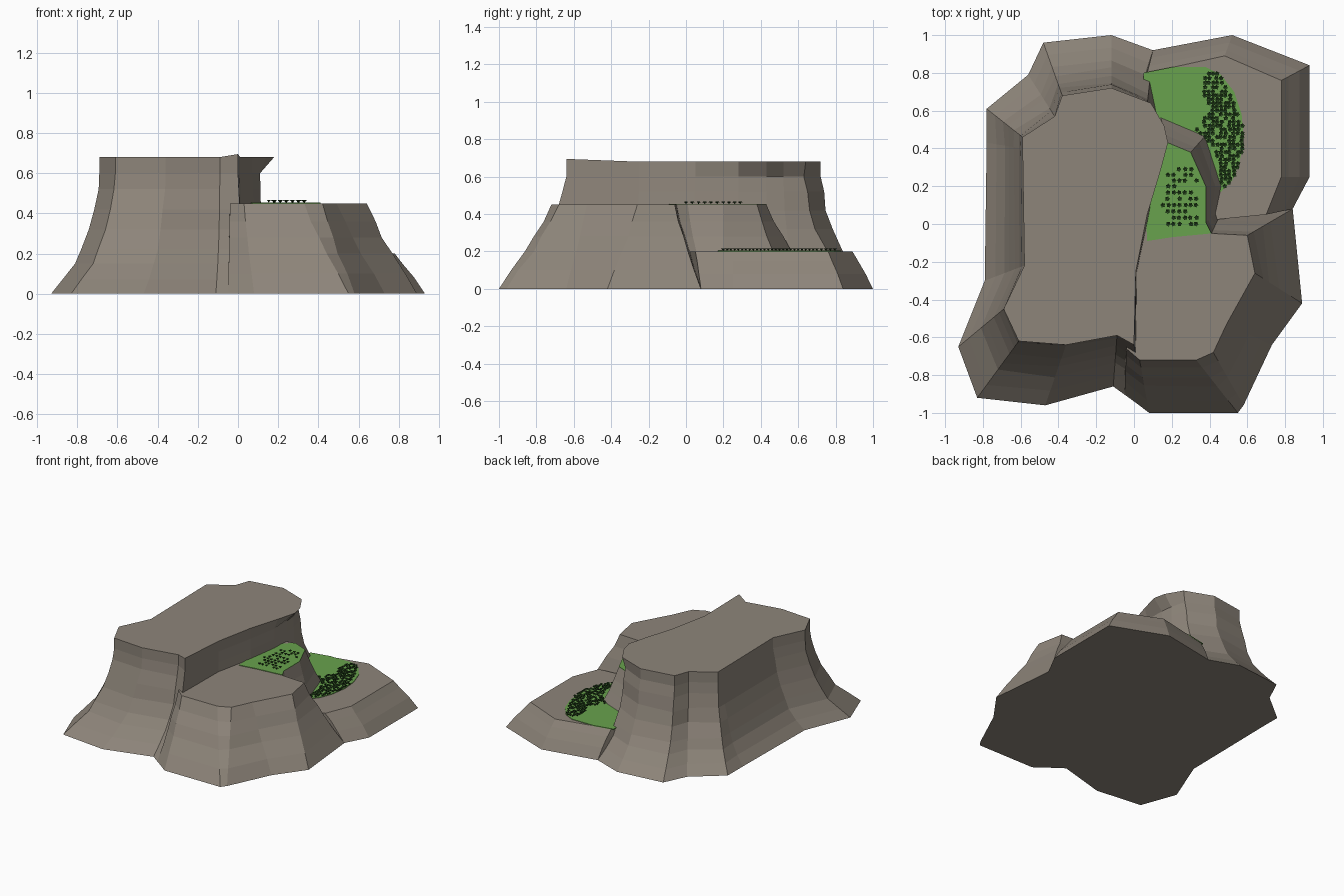
import bpy, bmesh, math, random
from mathutils import Vector

random.seed(4)
cube = bpy.data.objects.get("Cube")
if cube:
    bpy.data.objects.remove(cube, do_unlink=True)


def material(name, colour):
    mat = bpy.data.materials.new(name)
    mat.use_nodes = True
    mat.diffuse_color = (*colour, 1)
    mat.node_tree.nodes["Principled BSDF"].inputs["Base Color"].default_value = (*colour, 1)
    return mat


rock = material("rock", (0.27, 0.235, 0.195))
grass = material("grass", (0.14, 0.36, 0.075))
leaf = material("dark leaf", (0.028, 0.09, 0.018))


def finish(name, bm, mat):
    bmesh.ops.recalc_face_normals(bm, faces=bm.faces)
    mesh = bpy.data.meshes.new(name)
    bm.to_mesh(mesh)
    bm.free()
    mesh.materials.append(mat)
    obj = bpy.data.objects.new(name, mesh)
    bpy.context.collection.objects.link(obj)
    return obj


def cliff(name, outline, profile, lip=None):
    """Loft from foot to rim; each outline entry is (foot x, foot y, rim x, rim y)."""
    bm = bmesh.new()
    rings = []
    for level, (z, t) in enumerate(profile):
        ring = []
        for i, (fx, fy, rx, ry) in enumerate(outline):
            foot, rim = Vector((fx, fy, z)), Vector((rx, ry, z))
            # slight weathering between foot and rim
            wear = random.uniform(-0.03, 0.03) if 0 < t < 1 else 0
            co = foot.lerp(rim, t + wear)
            if lip and level == len(profile) - 1:
                co += Vector(lip.get(i, (0, 0, 0)))
            ring.append(bm.verts.new(co))
        rings.append(ring)
    n = len(outline)
    for a, b in zip(rings, rings[1:]):
        for i in range(n):
            j = (i + 1) % n
            bm.faces.new((a[i], a[j], b[j], b[i]))
    bm.faces.new(rings[0][::-1])
    bm.faces.new(rings[-1])
    return finish(name, bm, rock)


def patch(name, outline, z):
    """Thin ground plate."""
    bm = bmesh.new()
    face = bm.faces.new([bm.verts.new((x, y, z - 0.003)) for x, y in outline])
    top = bmesh.ops.extrude_face_region(bm, geom=[face])
    verts = [v for v in top["geom"] if isinstance(v, bmesh.types.BMVert)]
    bmesh.ops.translate(bm, verts=verts, vec=(0, 0, 0.006))
    return finish(name, bm, grass)


def tufts(name, rows, z, step, keep):
    """Small leafy plants on a grid; rows give (y, left x, right x)."""
    bm = bmesh.new()
    for (y0, l0, r0), (y1, l1, r1) in zip(rows, rows[1:]):
        count = max(1, round((y1 - y0) / step))
        for k in range(count):
            t = k / count
            left, right = l0 + (l1 - l0) * t, r0 + (r1 - r0) * t
            x = math.ceil(left / step) * step
            while x <= right:
                if random.random() < keep:
                    centre = Vector((x + random.uniform(-0.004, 0.004),
                                     y0 + (y1 - y0) * t, z))
                    spin = random.random() * math.pi
                    for b in range(5):
                        ang = spin + b * math.tau / 5
                        out = Vector((math.cos(ang), math.sin(ang), 0))
                        side = Vector((-out.y, out.x, 0)) * 0.006
                        mid = centre + out * 0.007 + Vector((0, 0, 0.013))
                        tip = centre + out * 0.014 + Vector((0, 0, 0.009))
                        bm.faces.new([bm.verts.new(p) for p in
                                      (centre, mid - side, tip, mid + side)])
                x += step
    return finish(name, bm, leaf)


# Tall plateau with an overhanging lip at the back right
cliff("high_plateau", [
    (-.93, -.65, -.69, -.45), (-.83, -.92, -.61, -.62), (-.47, -.96, -.36, -.64),
    (-.11, -.86, -.09, -.59), (.07, -.99, 0, -.64), (.05, -.3, .01, -.25),
    (.13, 0, .07, .05), (.14, .3, .11, .28), (.16, .45, .11, .43),
    (.16, .6, .1, .52), (.1, .92, .07, .63), (-.12, 1, -.12, .72),
    (-.48, .96, -.38, .68), (-.56, .79, -.42, .57), (-.78, .61, -.59, .46),
    (-.78, .43, -.59, .4), (-.79, -.3, -.58, -.22)],
    [(0, 0), (.07, .25), (.15, .48), (.22, .62), (.32, .78), (.42, .88),
     (.52, .96), (.6, 1), (.68, 1)],
    lip={4: (0, 0, .015), 7: (.03, 0, 0), 8: (.07, 0, 0), 9: (.06, 0, 0), 10: (.02, .01, 0)})

# Middle terrace at the front
cliff("middle_terrace", [
    (-.05, -.9, -.04, -.66), (.08, -1, .03, -.72), (.55, -1, .33, -.72),
    (.58, -.96, .42, -.68), (.73, -.64, .49, -.53), (.89, -.42, .64, -.26),
    (.84, .08, .6, -.06), (.47, .08, .41, -.05), (.48, .1, .38, .01),
    (.54, .2, .38, .2), (.46, .56, .3, .38), (.1, .71, .18, .43), (-.05, .4, -.05, .4)],
    [(0, 0), (.1, .25), (.2, .5), (.28, .68), (.36, .84), (.45, 1)])

# Low terrace at the back
cliff("low_terrace", [
    (.84, .08, .7, .05), (.93, .25, .78, .25), (.93, .84, .78, .76),
    (.52, 1, .48, .89), (.1, .92, .07, .8), (-.05, .5, -.05, .5), (.2, 0, .2, 0)],
    [(0, 0), (.08, .35), (.15, .72), (.2, 1)])

# Grass on both terraces
patch("middle_grass", [(.07, -.09), (.2, -.07), (.41, -.05), (.38, .01), (.38, .2),
                       (.3, .38), (.18, .43), (.05, .3)], .451)
patch("low_grass", [(.05, .8), (.2, .83), (.38, .83), (.46, .79), (.53, .7), (.57, .58),
                    (.58, .46), (.56, .33), (.52, .23), (.46, .17), (.3, .2), (.05, .55)], .201)

# Plants
tufts("low_plants", [(.2, .46, .5), (.3, .46, .55), (.4, .42, .58), (.5, .32, .58),
                     (.6, .41, .56), (.7, .36, .5), (.82, .38, .44)], .203, .022, .85)
tufts("middle_plants", [(0, .18, .34), (.1, .15, .36), (.2, .17, .36), (.32, .19, .28)],
      .453, .03, .7)
